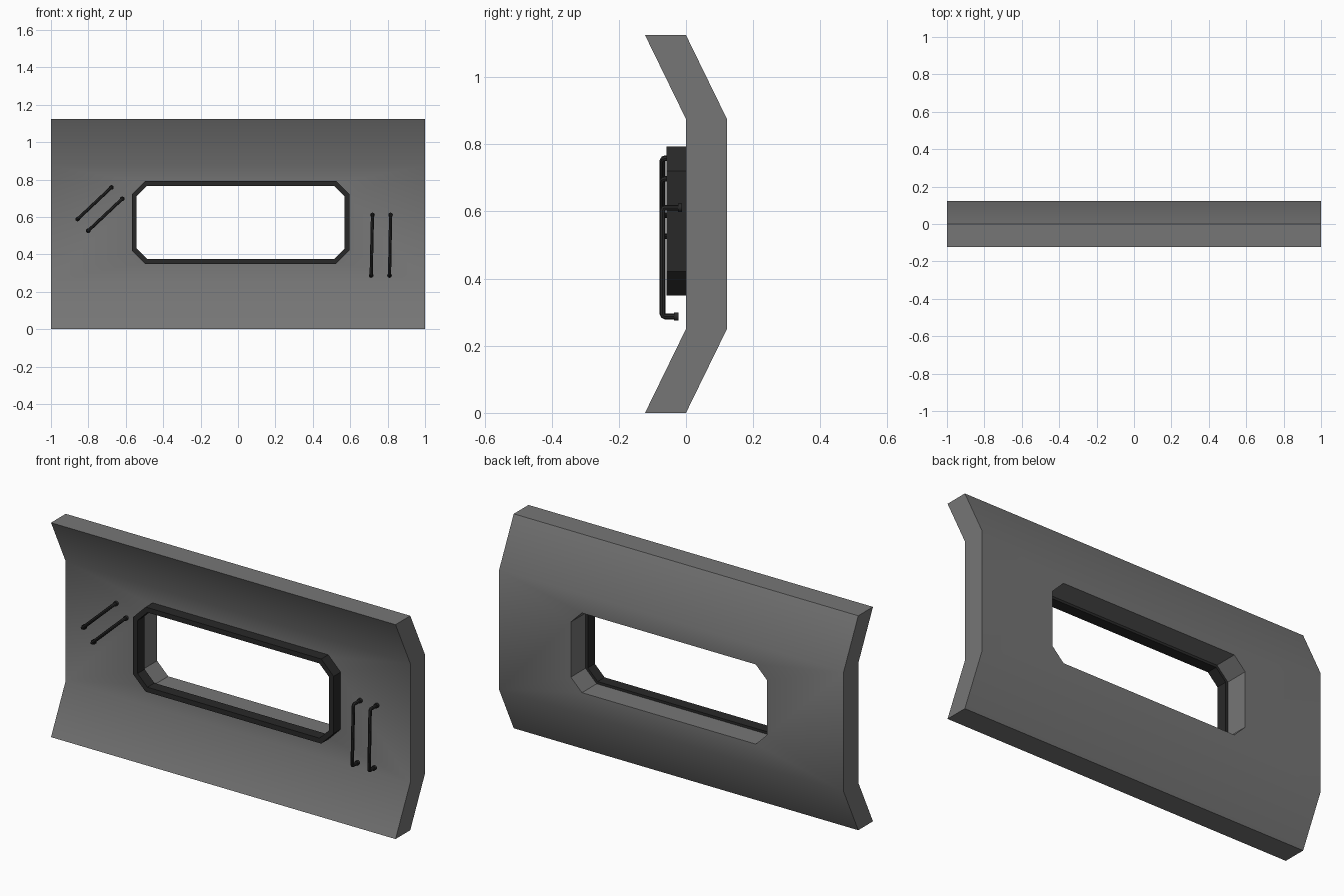
import bpy, bmesh, math
from mathutils import Vector, Matrix

if "Cube" in bpy.data.objects:
    bpy.data.objects.remove(bpy.data.objects["Cube"])


def material(name, v):
    m = bpy.data.materials.new(name)
    m.diffuse_color = (v, v, v, 1)
    m.use_nodes = True
    m.node_tree.nodes["Principled BSDF"].inputs["Base Color"].default_value = m.diffuse_color
    return m


WALL = material("wall_grey", 0.18)
DARK = material("dark_metal", 0.022)


def finish(name, bm, mat):
    bmesh.ops.recalc_face_normals(bm, faces=bm.faces)
    me = bpy.data.meshes.new(name)
    bm.to_mesh(me)
    bm.free()
    ob = bpy.data.objects.new(name, me)
    bpy.context.collection.objects.link(ob)
    me.materials.append(mat)
    return ob


def smooth(ob, deg):
    bpy.ops.object.select_all(action='DESELECT')
    ob.select_set(True)
    bpy.context.view_layer.objects.active = ob
    bpy.ops.object.shade_smooth_by_angle(angle=math.radians(deg))


def prism(bm, pts, offset):
    # extrude a closed outline along the offset vector
    f = bm.faces.new([bm.verts.new(p) for p in pts])
    ext = bmesh.ops.extrude_face_region(bm, geom=[f])["geom"]
    bmesh.ops.translate(bm, vec=offset, verts=[v for v in ext if isinstance(v, bmesh.types.BMVert)])


def octagon(inset, y):
    # window outline, cut corners, shrunk by inset
    cx, cz = 0.014, 0.571
    hx, hz = 0.582 - inset, 0.222 - inset
    c = 0.072 - inset * 0.586
    q = [(hx, hz - c), (hx - c, hz)]
    pts = q + [(-x, z) for x, z in reversed(q)]
    pts += [(-x, -z) for x, z in pts]
    return [Vector((cx + x, y, cz + z)) for x, z in pts]


# wall: bent section swept along x
front = [(-0.122, 0), (0, 0.25), (0, 0.875), (-0.122, 1.125)]
section = front + [(y + 0.122, z) for y, z in reversed(front)]
bm = bmesh.new()
prism(bm, [(-1, y, z) for y, z in section], (2, 0, 0))
wall = finish("wall", bm, WALL)

# window opening
bm = bmesh.new()
prism(bm, octagon(0.013, -0.3), (0, 0.6, 0))
cutter = finish("window_cutter", bm, WALL)
mod = wall.modifiers.new("opening", 'BOOLEAN')
mod.operation, mod.solver, mod.object = 'DIFFERENCE', 'EXACT', cutter
bpy.context.view_layer.objects.active = wall
bpy.ops.object.modifier_apply(modifier=mod.name)
bpy.data.objects.remove(cutter)
smooth(wall, 30)

# window frame: octagonal ring standing proud of the wall
bm = bmesh.new()
loops = [[bm.verts.new(p) for p in octagon(i, y)]
         for i, y in ((0, 0), (0, -0.058), (0.026, -0.058), (0.026, 0))]
for k in range(4):
    a, b = loops[k], loops[(k + 1) % 4]
    for i in range(8):
        j = (i + 1) % 8
        bm.faces.new((a[i], a[j], b[j], b[i]))
finish("window_frame", bm, DARK)


# handles: bar with rounded elbows and a small foot at each end
def handle(name, lo, hi, foot_lo, foot_hi, y=-0.07, r=0.0085):
    a, b = Vector((lo[0], y, lo[1])), Vector((hi[0], y, hi[1]))
    d = (b - a).normalized()
    back = Vector((0, 1, 0))
    e = 0.008

    def end(p, d, foot):
        tip = Vector((p.x, foot, p.z))
        return [tip, p + back * e, p + (d + back) * e * 0.29, p + d * e]
    path = end(a, d, foot_lo) + end(b, -d, foot_hi)[::-1]
    cu = bpy.data.curves.new(name, 'CURVE')
    cu.dimensions = '3D'
    cu.bevel_depth, cu.bevel_resolution, cu.use_fill_caps = r, 2, True
    sp = cu.splines.new('POLY')
    sp.points.add(len(path) - 1)
    for pt, co in zip(sp.points, path):
        pt.co = (*co, 1)
    tmp = bpy.data.objects.new(name + "_path", cu)
    bm = bmesh.new()
    me = bpy.data.meshes.new_from_object(tmp)
    bm.from_mesh(me)
    bpy.data.objects.remove(tmp)
    bpy.data.meshes.remove(me)
    for p, foot in ((a, foot_lo), (b, foot_hi)):
        m = Matrix.Translation((p.x, foot - 0.006, p.z)) @ Matrix.Rotation(math.pi / 2, 4, 'X')
        bmesh.ops.create_cone(bm, cap_ends=True, segments=12, radius1=0.0125,
                              radius2=0.0125, depth=0.013, matrix=m)
    smooth(finish(name, bm, DARK), 40)


handle("right_handle_inner", (0.712, 0.287), (0.719, 0.611), -0.023, -0.012)
handle("right_handle_outer", (0.810, 0.287), (0.816, 0.611), -0.023, -0.012)
handle("left_handle_upper", (-0.857, 0.589), (-0.677, 0.758), -0.045, -0.04)
handle("left_handle_lower", (-0.801, 0.526), (-0.619, 0.697), -0.045, -0.04)
